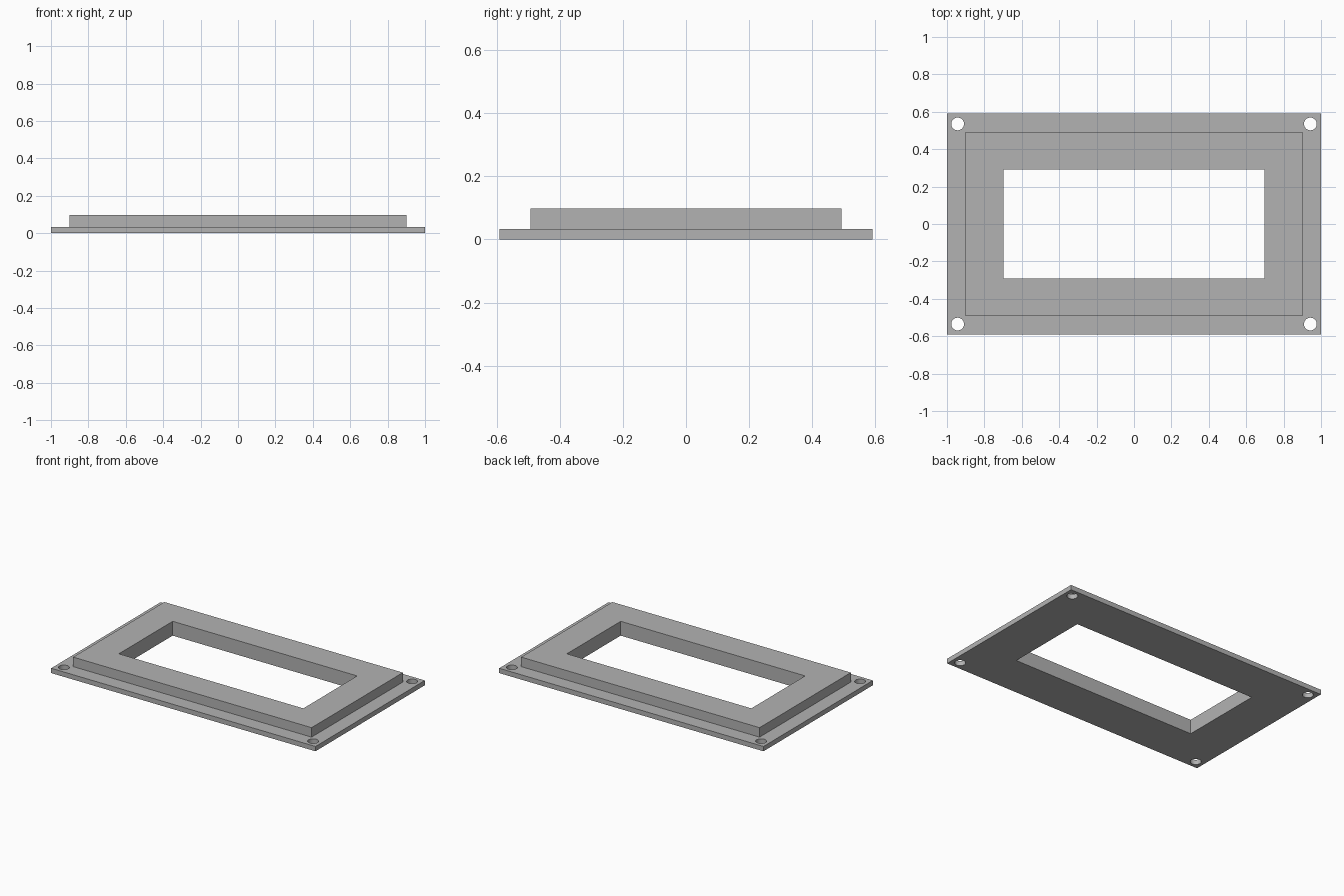
import bpy

old = bpy.data.objects.get("Cube")
if old:
    bpy.data.objects.remove(old, do_unlink=True)

# Overall proportions
BASE_X, BASE_Y, BASE_TOP = 1.0, 0.591, 0.033
RIM_X, RIM_Y, RIM_TOP = 0.902, 0.493, 0.098
OPEN_X, OPEN_Y = 0.698, 0.291
HOLE_X, HOLE_Y, HOLE_R = 0.943, 0.535, 0.034

grey = bpy.data.materials.new("plain_grey")
grey.use_nodes = True
colour = (0.45, 0.45, 0.45, 1)
grey.diffuse_color = colour
grey.node_tree.nodes["Principled BSDF"].inputs["Base Color"].default_value = colour


def box(name, half_x, half_y, bottom, top):
    bpy.ops.mesh.primitive_cube_add(size=2, location=(0, 0, (bottom + top) / 2))
    obj = bpy.context.object
    obj.name = name
    obj.scale = (half_x, half_y, (top - bottom) / 2)
    bpy.ops.object.transform_apply(location=True, rotation=False, scale=True)
    obj.data.materials.append(grey)
    return obj


def combine(target, other, operation):
    mod = target.modifiers.new(operation.lower(), "BOOLEAN")
    mod.operation = operation
    mod.solver = "EXACT"
    mod.object = other
    bpy.ops.object.select_all(action="DESELECT")
    target.select_set(True)
    bpy.context.view_layer.objects.active = target
    bpy.ops.object.modifier_apply(modifier=mod.name)
    bpy.data.objects.remove(other, do_unlink=True)


# Flat flange with a raised block on top
frame = box("mounting_frame", BASE_X, BASE_Y, 0, BASE_TOP)
combine(frame, box("raised_rim", RIM_X, RIM_Y, BASE_TOP / 2, RIM_TOP), "UNION")

# Central rectangular opening
combine(frame, box("opening_cutter", OPEN_X, OPEN_Y, -0.1, 0.2), "DIFFERENCE")

# Screw hole in each corner
for sx in (-1, 1):
    for sy in (-1, 1):
        bpy.ops.mesh.primitive_cylinder_add(
            vertices=48, radius=HOLE_R, depth=0.2,
            location=(sx * HOLE_X, sy * HOLE_Y, 0))
        cutter = bpy.context.object
        cutter.data.materials.append(grey)
        combine(frame, cutter, "DIFFERENCE")

# Smooth hole walls, crisp edges elsewhere
frame.select_set(True)
bpy.context.view_layer.objects.active = frame
bpy.ops.object.shade_smooth_by_angle()
